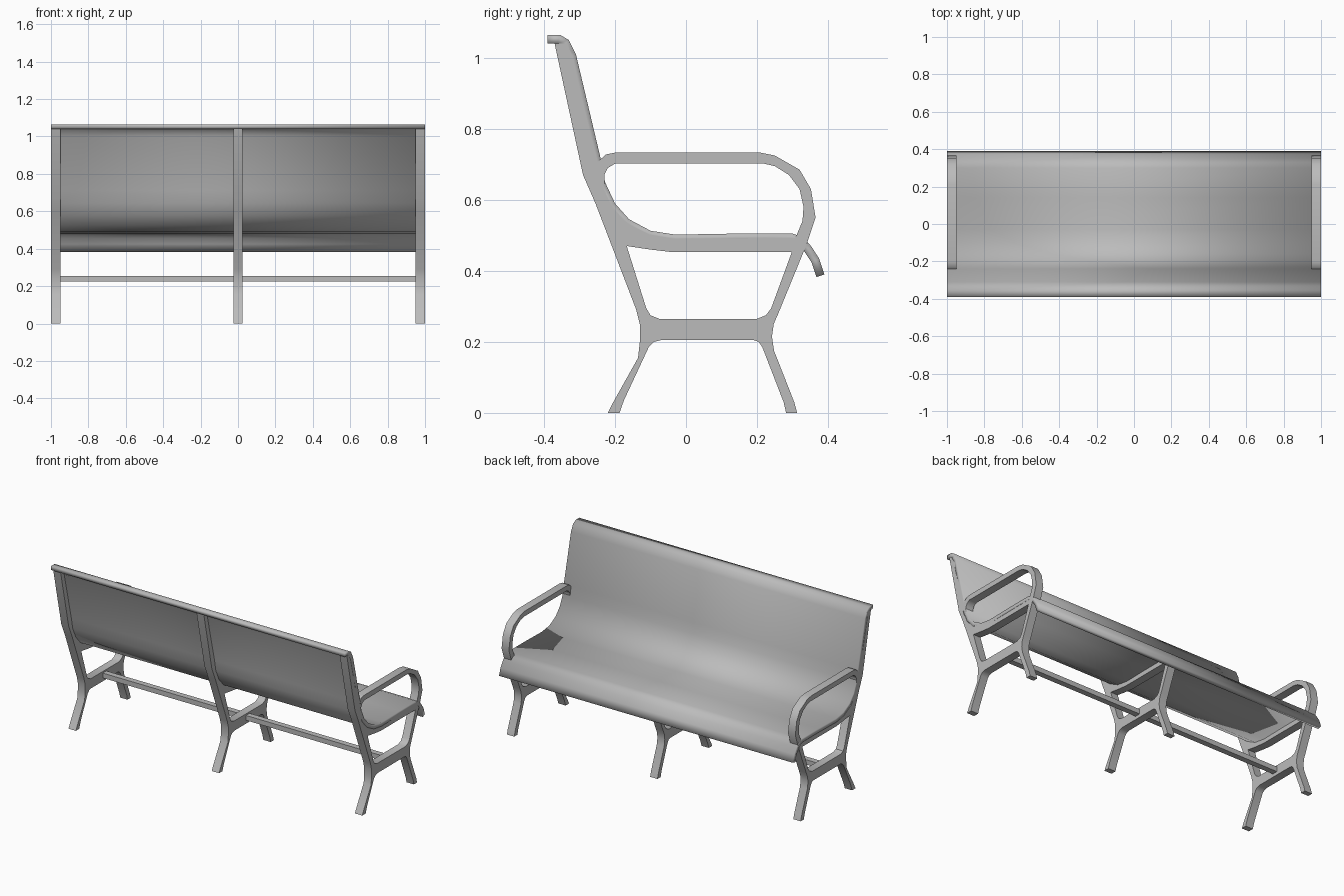
import bpy
import bmesh
from mathutils import Matrix

cube = bpy.data.objects.get("Cube")
if cube:
    bpy.data.objects.remove(cube, do_unlink=True)

UNIT = 0.01          # profiles are written as (y, z) in hundredths
HALF_WIDTH = 1.0
FRAME_HALF = 0.025   # half the thickness of a cast frame

grey = bpy.data.materials.new("grey metal")
grey.use_nodes = True
colour = (0.5, 0.5, 0.5, 1.0)
grey.diffuse_color = colour
grey.node_tree.nodes["Principled BSDF"].inputs["Base Color"].default_value = colour


def finish(obj, angle=0.6):
    """Give the object its material and smooth its gentle bends."""
    obj.data.materials.clear()
    obj.data.materials.append(grey)
    bpy.ops.object.select_all(action="DESELECT")
    obj.select_set(True)
    bpy.context.view_layer.objects.active = obj
    bpy.ops.object.shade_smooth_by_angle(angle=angle)
    return obj


def mesh_object(name, bm):
    mesh = bpy.data.meshes.new(name)
    bm.to_mesh(mesh)
    bm.free()
    obj = bpy.data.objects.new(name, mesh)
    bpy.context.collection.objects.link(obj)
    return obj


def cast_plate(name, outlines, x):
    """Fill side-view outlines (inner ones become holes) and extrude along x."""
    curve = bpy.data.curves.new(name + " outline", "CURVE")
    curve.dimensions = "2D"
    curve.fill_mode = "BOTH"
    curve.extrude = FRAME_HALF
    for outline in outlines:
        spline = curve.splines.new("POLY")
        spline.points.add(len(outline) - 1)
        for point, (y, z) in zip(spline.points, outline):
            point.co = (y * UNIT, z * UNIT, 0, 1)
        spline.use_cyclic_u = True
    helper = bpy.data.objects.new(name + " helper", curve)
    bpy.context.collection.objects.link(helper)
    depsgraph = bpy.context.evaluated_depsgraph_get()
    filled = bpy.data.meshes.new_from_object(helper.evaluated_get(depsgraph))
    bpy.data.objects.remove(helper, do_unlink=True)

    # Stand the flat plate upright: local x, y, z become world y, z, x
    bm = bmesh.new()
    bm.from_mesh(filled)
    bpy.data.meshes.remove(filled)
    bmesh.ops.remove_doubles(bm, verts=bm.verts, dist=0.0001)
    bmesh.ops.recalc_face_normals(bm, faces=bm.faces)
    upright = Matrix(((0, 0, 1, x), (1, 0, 0, 0), (0, 1, 0, 0), (0, 0, 0, 1)))
    bm.transform(upright)
    return finish(mesh_object(name, bm))


# Frame: back post, seat rail and splayed legs joined by a crosspiece
post_and_seat = [
    (-37, 104), (-29, 67), (-25.5, 59), (-14, 29), (-13, 25), (-13, 20),
    (-13.5, 15.5), (-20.5, 3), (-22, 0), (-18.7, 0), (-17.5, 3.5),
    (-10.5, 18.5), (-9, 20), (-7, 20.5),
]
front_leg = [
    (19, 20.5), (20.5, 20), (21.5, 18.5), (27.5, 3), (28.2, 0), (31.3, 0),
    (30.5, 3), (24.8, 17.5), (24.2, 21.5), (24.7, 25), (26, 28), (34, 47.5),
]
under_sheet = [
    (30, 49.3), (-3, 49), (-10.4, 50.3), (-16.8, 53.5), (-21, 58.3),
    (-24, 65), (-25.2, 71.5), (-32.2, 101), (-33.5, 104),
]
opening = [
    (-16.7, 47), (-11.2, 29.5), (-10, 27.5), (-7.5, 26.5), (20, 26.5),
    (22.5, 27.5), (24, 29.5), (29.8, 45.3), (-4, 45.3), (-10, 46),
]
frame_outline = post_and_seat + front_leg + under_sheet

# Armrest: one loop from the back post over to the front of the seat
arm_outer = [
    (-25.5, 70), (-24, 71.5), (-22.5, 72.8), (-20, 73.3), (21, 73.3),
    (25, 72.5), (32, 68.5), (35.2, 63), (36.5, 55), (34, 47.5),
]
arm_inner = [
    (30.5, 48.5), (32.8, 54), (33.1, 58), (32, 63), (29, 67), (25, 69.5),
    (22, 70.2), (-20, 70.2), (-22, 69), (-23, 67), (-23, 64), (-25, 66),
]

reach = HALF_WIDTH - FRAME_HALF
for side, x in (("right", -reach), ("middle", 0), ("left", reach)):
    cast_plate(side + " frame", [frame_outline, opening], x)
    if side != "middle":
        cast_plate(side + " armrest", [arm_outer + arm_inner], x)

# Seat and back: one bent sheet with a rolled lip at each end
sheet_profile = [
    (-39, 106.5), (-35.5, 106.5), (-33, 105), (-31, 101), (-24, 71.5),
    (-22.8, 65), (-20, 59), (-16, 54.5), (-10, 51.3), (-3, 50.2),
    (14, 50.5), (30, 50.5), (33, 49.5), (35.2, 47), (37.5, 43.5), (39, 39),
]
bm = bmesh.new()
rows = [
    [bm.verts.new((x, y * UNIT, z * UNIT)) for x in (-HALF_WIDTH, HALF_WIDTH)]
    for y, z in sheet_profile
]
for (a, b), (c, d) in zip(rows, rows[1:]):
    bm.faces.new((a, b, d, c))
sheet = mesh_object("seat and back sheet", bm)
thickness = sheet.modifiers.new("thickness", "SOLIDIFY")
thickness.thickness = 0.024
thickness.offset = -1
thickness.use_even_offset = True
finish(sheet)

# Stretcher: square bar tying the three crosspieces together
bm = bmesh.new()
bmesh.ops.create_cube(bm, size=1)
bmesh.ops.scale(bm, vec=(2 * reach, 0.035, 0.03), verts=bm.verts)
bmesh.ops.translate(bm, vec=(0, 0.06, 0.24), verts=bm.verts)
finish(mesh_object("stretcher bar", bm))
